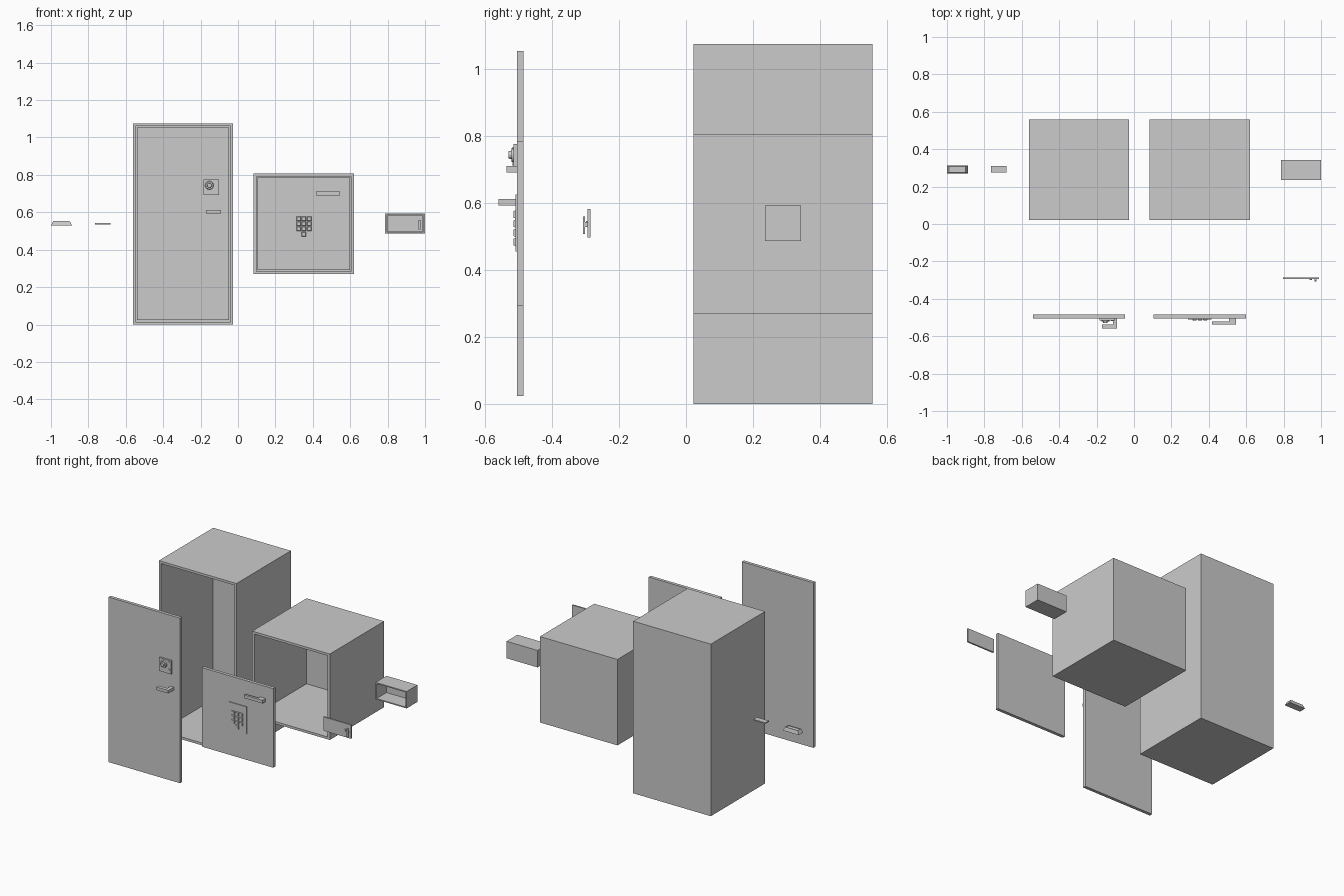
import bpy, bmesh
from math import pi
from mathutils import Matrix

if "Cube" in bpy.data.objects:
    bpy.data.objects.remove(bpy.data.objects["Cube"])


def finish(name, bm):
    bmesh.ops.recalc_face_normals(bm, faces=bm.faces)
    me = bpy.data.meshes.new(name)
    bm.to_mesh(me)
    bm.free()
    ob = bpy.data.objects.new(name, me)
    bpy.context.collection.objects.link(ob)
    return ob


def add_box(bm, x, y, z):
    """Box between (min, max) pairs."""
    lim = (x, y, z)
    vs = bmesh.ops.create_cube(bm, size=1)["verts"]
    for v in vs:
        v.co = [lim[i][v.co[i] > 0] for i in range(3)]
    return vs


def box(name, x, y, z):
    bm = bmesh.new()
    add_box(bm, x, y, z)
    return finish(name, bm)


def recess(bm, face, margin, offset):
    """Inset a face and sink a pocket below it."""
    bmesh.ops.inset_region(bm, faces=[face], thickness=margin)
    new = bmesh.ops.extrude_discrete_faces(bm, faces=[face])["faces"][0]
    bmesh.ops.translate(bm, vec=offset, verts=new.verts)


def safe_body(name, x, y, z, wall):
    bm = bmesh.new()
    add_box(bm, x, y, z)
    front = min(bm.faces, key=lambda f: f.calc_center_median().y)
    recess(bm, front, wall, (0, y[1] - y[0] - wall, 0))
    return finish(name, bm)


def knob(name, x, z, y_back, y_front, r_back, r_front, sides):
    bm = bmesh.new()
    m = Matrix.Translation((x, (y_back + y_front) / 2, z)) @ Matrix.Rotation(pi / 2, 4, "X")
    bmesh.ops.create_cone(bm, cap_ends=True, segments=sides, radius1=r_back,
                          radius2=r_front, depth=y_back - y_front, matrix=m)
    return finish(name, bm)


def lever(name, x0, x1, stem_x, z, y_tip, y_bar, y_door):
    """L-shaped handle, profile seen from above."""
    prof = [(x0, y_tip), (x1, y_tip), (x1, y_door), (stem_x, y_door),
            (stem_x, y_bar), (x0, y_bar)]
    bm = bmesh.new()
    f = bm.faces.new([bm.verts.new((px, py, z[0])) for px, py in prof])
    top = bmesh.ops.extrude_face_region(bm, geom=[f])["geom"]
    bmesh.ops.translate(bm, vec=(0, 0, z[1] - z[0]),
                        verts=[v for v in top if isinstance(v, bmesh.types.BMVert)])
    return finish(name, bm)


# Hollow safe bodies
safe_body("tall_safe_body", (-0.562, -0.026), (0.022, 0.558), (0, 1.075), 0.021)
safe_body("cube_safe_body", (0.083, 0.619), (0.022, 0.558), (0.27, 0.807), 0.021)
safe_body("deposit_box_body", (0.786, 1.0), (0.236, 0.343), (0.487, 0.593), 0.01)

# Doors
DOOR_Y = (-0.505, -0.485)
box("tall_safe_door", (-0.541, -0.047), DOOR_Y, (0.023, 1.054))
box("cube_safe_door", (0.104, 0.598), DOOR_Y, (0.292, 0.786))
box("deposit_box_door", (0.796, 0.988), (-0.295, -0.285), (0.497, 0.583))

# Tall safe dial lock and handle
box("dial_plate", (-0.184, -0.101), (-0.515, -0.504), (0.692, 0.776))
knob("dial_base", -0.153, 0.744, -0.514, -0.522, 0.023, 0.020, 32)
knob("dial_knob", -0.153, 0.744, -0.521, -0.530, 0.013, 0.011, 32)
knob("key_lock", -0.116, 0.718, -0.514, -0.519, 0.006, 0.006, 16)
knob("lock_light", -0.116, 0.764, -0.514, -0.518, 0.004, 0.004, 12)
lever("tall_safe_handle", -0.172, -0.09, -0.112, (0.593, 0.612), -0.56, -0.538, -0.504)

# Cube safe keypad and handle
box("keypad_plate", (0.29, 0.415), (-0.51, -0.504), (0.455, 0.625))
bm = bmesh.new()
keys = [(c, r) for r in range(3) for c in range(3)] + [(1, 3)]
for c, r in keys:
    kx, kz = 0.324 + c * 0.0285, 0.566 - r * 0.0275
    vs = add_box(bm, (kx - 0.0125, kx + 0.0125), (-0.516, -0.509), (kz - 0.0125, kz + 0.0125))
    for v in vs:                      # taper the key caps
        if v.co.y < -0.512:
            v.co.x += 0.003 if v.co.x < kx else -0.003
            v.co.z += 0.003 if v.co.z < kz else -0.003
finish("keypad_keys", bm)
lever("cube_safe_handle", 0.417, 0.545, 0.507, (0.691, 0.711), -0.536, -0.522, -0.504)

# Deposit box lock and pull
knob("deposit_lock", 0.945, 0.54, -0.294, -0.299, 0.007, 0.007, 16)
box("deposit_pull_mount", (0.965, 0.975), (-0.303, -0.294), (0.528, 0.543))
box("deposit_pull", (0.965, 0.976), (-0.308, -0.302), (0.508, 0.56))

# Ingot with a shallow recessed top
bm = bmesh.new()
for v in add_box(bm, (-1.0, -0.888), (0.27, 0.314), (0.53, 0.553)):
    if v.co.z > 0.54:
        v.co.x += 0.012 if v.co.x < -0.944 else -0.012
        v.co.y += 0.006 if v.co.y < 0.292 else -0.006
recess(bm, max(bm.faces, key=lambda f: f.calc_center_median().z), 0.004, (0, 0, -0.003))
finish("ingot", bm)

# Thin stack of banknotes
box("banknotes", (-0.765, -0.682), (0.275, 0.31), (0.536, 0.543))
